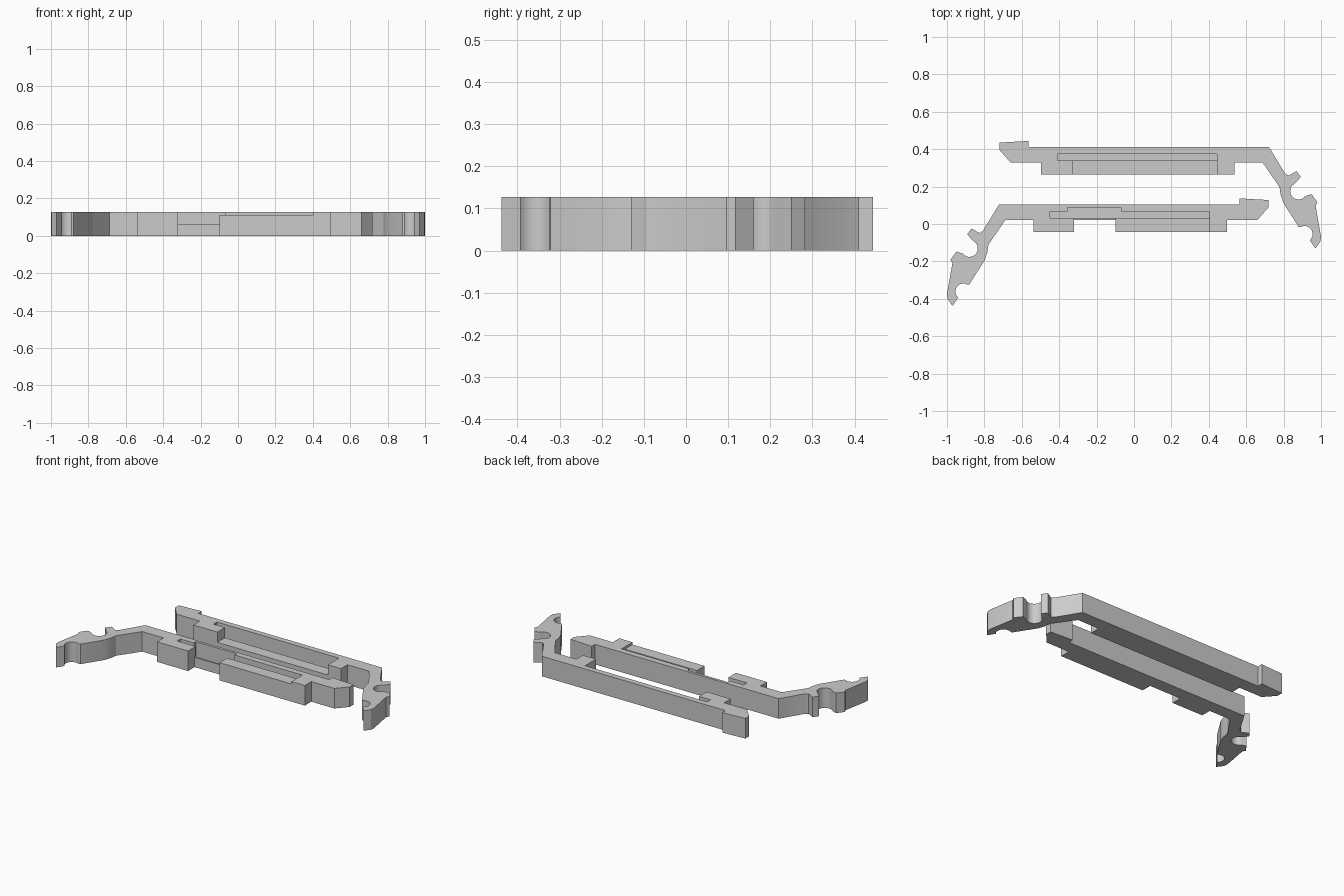
import bpy, bmesh
from math import sin, cos, radians

HEIGHT = 0.127
if "Cube" in bpy.data.objects:
    bpy.data.objects.remove(bpy.data.objects["Cube"])

grey = bpy.data.materials.new("plain grey")
grey.use_nodes = True
grey.diffuse_color = (0.6, 0.6, 0.6, 1)
grey.node_tree.nodes["Principled BSDF"].inputs["Base Color"].default_value = (0.6, 0.6, 0.6, 1)


def arc(cx, cy, r, start, end, steps=12):
    angles = [radians(start + (end - start) * i / steps) for i in range(steps + 1)]
    return [(cx + r * cos(a), cy + r * sin(a)) for a in angles]


def prism(name, points, z0, z1):
    """Extrude a plan outline between two heights."""
    bm = bmesh.new()
    base = bm.faces.new([bm.verts.new((x, y, z0)) for x, y in points])
    top = bmesh.ops.extrude_face_region(bm, geom=[base])["geom"]
    bmesh.ops.translate(bm, vec=(0, 0, z1 - z0),
                        verts=[v for v in top if isinstance(v, bmesh.types.BMVert)])
    bmesh.ops.recalc_face_normals(bm, faces=bm.faces)
    mesh = bpy.data.meshes.new(name)
    bm.to_mesh(mesh)
    bm.free()
    mesh.materials.append(grey)
    obj = bpy.data.objects.new(name, mesh)
    bpy.context.collection.objects.link(obj)
    return obj


def cut(obj, x0, x1, y0, y1, floor):
    """Remove a box from the part, from the given floor upwards."""
    tool = prism("cutter", [(x0, y0), (x1, y0), (x1, y1), (x0, y1)], floor, HEIGHT + 0.05)
    tool.hide_render = True
    bpy.context.view_layer.objects.active = obj
    mod = obj.modifiers.new("cut", 'BOOLEAN')
    mod.operation, mod.solver, mod.object = 'DIFFERENCE', 'EXACT', tool
    bpy.ops.object.modifier_apply(modifier=mod.name)
    bpy.data.objects.remove(tool)


# Plan outline shared by both clips: hooked bar, bent arm with two round notches, thick block
outline = [(-0.72, 0.128), (-0.565, 0.137), (-0.565, 0.104), (0.722, 0.104),
           (0.808, -0.037), (0.826, -0.049), (0.869, -0.024), (0.892, -0.056)]
outline += arc(0.88, -0.131, 0.045, 118, 323)
outline += [(0.949, -0.147), (0.981, -0.19), (0.971, -0.211), (1.0, -0.375),
            (0.997, -0.4), (0.97, -0.438)]
outline += arc(0.912, -0.361, 0.043, -49, 121)
outline += [(0.88, -0.322), (0.799, -0.195), (0.785, -0.155), (0.778, -0.11), (0.687, 0.022),
            (0.537, 0.022), (0.537, -0.043), (-0.498, -0.043), (-0.498, 0.022),
            (-0.66, 0.022), (-0.72, 0.09)]


def clip(name, side, dy):
    return prism(name, [(side * x, y + dy) for x, y in outline], 0, HEIGHT)


# Front clip: gap between its blocks, lowered lip and block, stepped groove
front = clip("front_clip", -1, 0)
cut(front, -0.32, -0.1, -0.1, 0.022, -0.05)
cut(front, -0.32, -0.1, -0.1, 0.05, 0.062)
cut(front, -0.11, 0.405, -0.1, 0.05, 0.112)
cut(front, -0.45, 0.405, 0.033, 0.066, 0.03)
cut(front, -0.355, -0.07, 0.045, 0.087, 0.03)

# Back clip: low shelf and straight groove
DY = 0.307
back = clip("back_clip", 1, DY)
cut(back, -0.33, 0.445, -0.1 + DY, 0.05 + DY, 0.062)
cut(back, -0.41, 0.445, 0.033 + DY, 0.068 + DY, 0.03)

# Smooth the round notches only
bpy.ops.object.select_all(action='DESELECT')
for obj in (front, back):
    obj.select_set(True)
bpy.context.view_layer.objects.active = front
bpy.ops.object.shade_smooth_by_angle(angle=radians(25))
